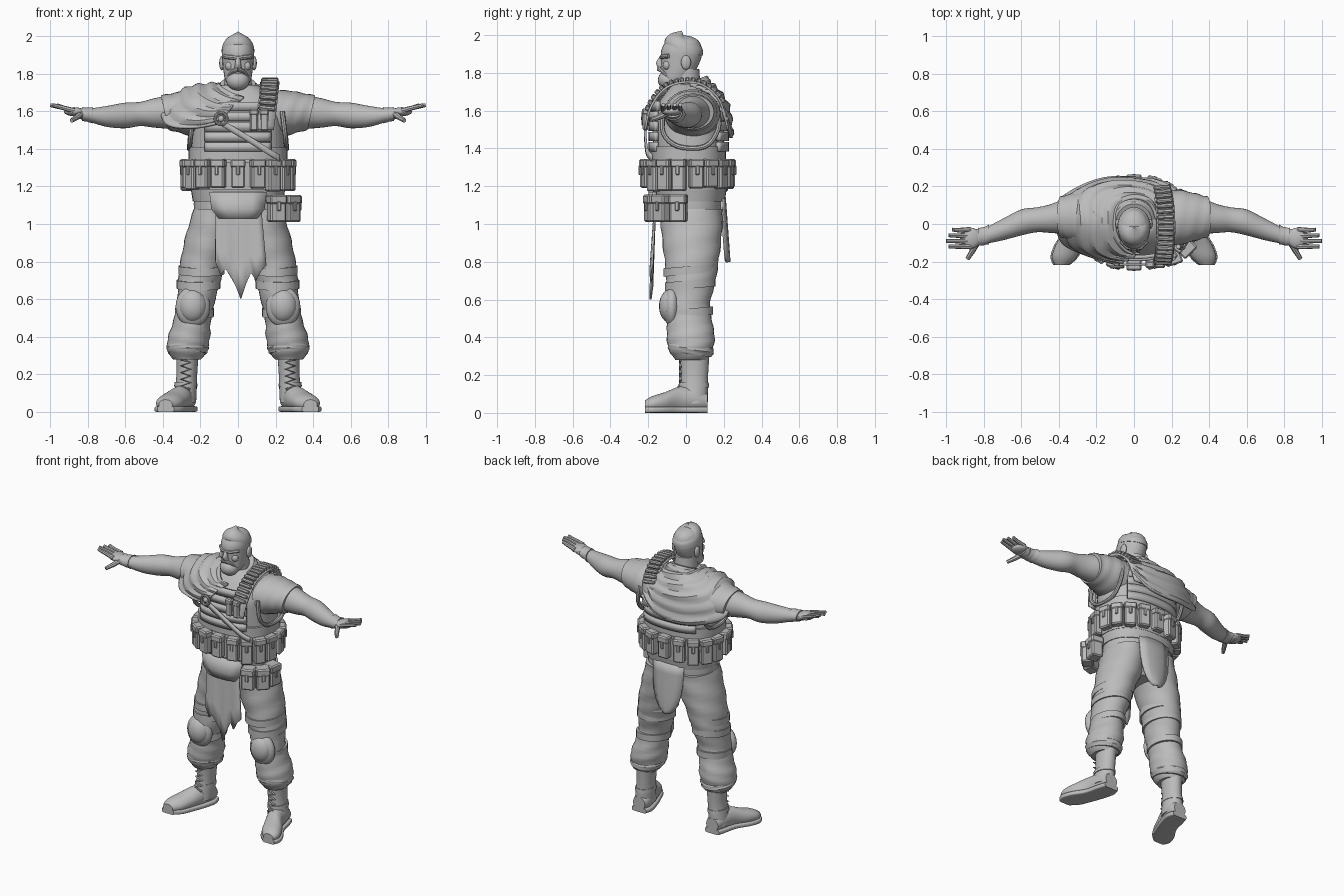
import bpy, bmesh, math, random
from mathutils import Matrix, Vector

random.seed(4)
if "Cube" in bpy.data.objects:
    bpy.data.objects.remove(bpy.data.objects["Cube"])

grey = bpy.data.materials.new("clay_grey")
grey.use_nodes = True
grey.diffuse_color = (0.5, 0.5, 0.5, 1)
for node in grey.node_tree.nodes:
    if node.type == 'BSDF_PRINCIPLED':
        node.inputs["Base Color"].default_value = grey.diffuse_color


def make(name, bm, mirror=False, thick=0, angle=40):
    bmesh.ops.recalc_face_normals(bm, faces=bm.faces[:])
    me = bpy.data.meshes.new(name)
    bm.to_mesh(me)
    bm.free()
    me.materials.append(grey)
    for face in me.polygons:
        face.use_smooth = True
    me.set_sharp_from_angle(angle=math.radians(angle))
    ob = bpy.data.objects.new(name, me)
    bpy.context.scene.collection.objects.link(ob)
    if thick:
        mod = ob.modifiers.new("thickness", 'SOLIDIFY')
        mod.thickness, mod.offset = thick, 0
    if mirror:
        ob.modifiers.new("mirror", 'MIRROR')
    return ob


def spline(pts, steps=4):
    out = []
    for i in range(len(pts) - 1):
        quad = [pts[max(0, min(len(pts) - 1, i + k))] for k in (-1, 0, 1, 2)]
        for s in range(steps):
            t = s / steps
            out.append([(2*b + (c-a)*t + (2*a - 5*b + 4*c - d)*t*t + (3*b - a - 3*c + d)*t**3) / 2
                        for a, b, c, d in zip(*quad)])
    return out + [list(pts[-1])]


def oval(a, rx, ry, power=2):
    c, s = math.cos(a), math.sin(a)
    return (math.copysign(abs(c) ** (2 / power), c) * rx, math.copysign(abs(s) ** (2 / power), s) * ry)


def skin(name, rings, closed=False, **kw):
    bm = bmesh.new()
    loops = [[bm.verts.new(p) for p in ring] for ring in rings]
    n = len(loops[0])
    for a, b in zip(loops, loops[1:] + loops[:1] if closed else loops[1:]):
        for i in range(n):
            bm.faces.new((a[i], a[(i+1) % n], b[(i+1) % n], b[i]))
    if not closed:
        bm.faces.new(loops[0])
        bm.faces.new(loops[-1])
    return make(name, bm, **kw)


def tube(name, rings, axis='Z', n=28, power=2, fold=0, tilt=0, steps=4, **kw):
    # each ring is centre x, y, z and two half widths
    loops = []
    for k, (x, y, z, rx, ry) in enumerate(spline(rings, steps)):
        loop = []
        for i in range(n):
            a = math.tau * i / n
            f = 1 + fold * math.sin(k * 1.7 + 2 * a)
            u, v = oval(a, rx * f, ry * f, power)
            loop.append({'Z': (x + u, y + v, z + tilt * math.sin(a)),
                         'X': (x + tilt * math.sin(a), y + u, z + v),
                         'Y': (x + u, y, z + v)}[axis])
        loops.append(loop)
    return skin(name, loops, **kw)


def rope(name, pts, r, ref=(0, 1, 0), closed=False, tip=1, **kw):
    pts = [Vector(p) for p in pts]
    loops = []
    for i, p in enumerate(pts):
        ahead = pts[(i+1) % len(pts)] if closed else pts[min(i+1, len(pts)-1)]
        t = ahead - (pts[i-1] if closed or i else p)
        side = t.cross(Vector(ref)).normalized()
        up = t.cross(side).normalized()
        w = r * (1 + (tip - 1) * i / max(1, len(pts) - 1))
        loops.append([p + w * (side * math.cos(j * math.tau / 8) + up * math.sin(j * math.tau / 8)) for j in range(8)])
    return skin(name, loops, closed=closed, **kw)


def sheet(name, rows, thick=0.012, **kw):
    bm = bmesh.new()
    grid = [[bm.verts.new(p) for p in row] for row in rows]
    for a, b in zip(grid, grid[1:]):
        for i in range(len(a) - 1):
            bm.faces.new((a[i], a[i+1], b[i+1], b[i]))
    return make(name, bm, thick=thick, **kw)


def arc(name, start, end, z0, z1, rx, ry, cy=0.012):
    ring = [oval(math.radians(start + (end - start) * i / 14), rx, ry, 2.5) for i in range(15)]
    sheet(name, [[(x, y + cy, z) for x, y in ring] for z in (z0, z1)], 0.02)


def box(name, size, matrix, bevel=0.008, **kw):
    bm = bmesh.new()
    bmesh.ops.create_cube(bm, size=1, matrix=Matrix.Diagonal((*size, 1)))
    bmesh.ops.bevel(bm, geom=bm.edges[:], offset=bevel, segments=1, affect='EDGES')
    bm.transform(matrix)
    return make(name, bm, angle=30, **kw)


def place(x, y, z, turn=0, axis='Z'):
    return Matrix.Translation((x, y, z)) @ Matrix.Rotation(math.radians(turn), 4, axis)


def ball(name, loc, size, **kw):
    bm = bmesh.new()
    bmesh.ops.create_uvsphere(bm, u_segments=20, v_segments=12, radius=1,
                              matrix=Matrix.Translation(loc) @ Matrix.Diagonal((*size, 1)))
    return make(name, bm, **kw)


# Head and face
tube("head", [(0, -.055, 1.725, .04, .05), (0, -.055, 1.76, .066, .078), (0, -.04, 1.81, .077, .09),
              (0, -.027, 1.87, .083, .105), (0, -.023, 1.92, .085, .108), (0, -.018, 1.965, .072, .088),
              (0, -.015, 1.99, .04, .05), (0, -.015, 1.998, .008, .01)])
tube("hair", [(0, -.012, 1.915, .088, .1), (0, -.012, 1.95, .082, .1), (0, -.012, 1.982, .058, .07),
              (0, -.012, 1.998, .01, .01)], tilt=-.025)
tube("nose", [(0, -.125, 1.89, .011, .012), (0, -.138, 1.855, .015, .02), (0, -.132, 1.83, .02, .018)])
rope("brows", [(0, -.13, 1.882), (.035, -.125, 1.886), (.07, -.09, 1.89)], .012, mirror=True)
rope("moustache", [(0, -.143, 1.822), (.03, -.13, 1.812), (.052, -.1, 1.785)], .013, mirror=True, tip=.6)
ball("beard", (0, -.095, 1.762), (.062, .054, .052))
ball("cheeks", (.045, -.1, 1.84), (.024, .022, .025), mirror=True)
ball("ears", (.086, 0, 1.855), (.014, .026, .038), mirror=True)
tube("neck", [(0, .015, 1.62, .09, .09), (0, 0, 1.72, .075, .08), (0, -.005, 1.82, .068, .075)])

# Torso and layered vest
tube("torso", [(0, .02, 1.12, .225, .17), (0, .02, 1.2, .25, .19), (0, .015, 1.36, .25, .185),
               (0, .012, 1.5, .245, .19), (0, .015, 1.6, .245, .185), (0, .02, 1.68, .2, .14),
               (0, .02, 1.74, .1, .09)], power=2.5, n=40)
tube("vest_hem", [(0, .012, 1.34, .262, .2), (0, .012, 1.41, .262, .2)], power=2.5, n=40)
for i in range(5):
    z = 1.385 + i * .054
    arc(f"chest_slat_{i}", -128, -52, z, z + .049, .255, .2 - max(0, i - 3) * .012)
    arc(f"back_slat_{i}", 45, 135, z, z + .049, .258, .205 - max(0, i - 3) * .012)
rope("armhole_rim", spline([(.235, -.12, 1.6), (.25, -.12, 1.48), (.258, -.04, 1.41), (.258, .1, 1.41),
                            (.25, .17, 1.5), (.235, .17, 1.6)]), .013, ref=(1, 0, 0), mirror=True)
tube("collar", [(0, .012, 1.66, .14, .135), (0, .012, 1.7, .128, .125), (0, .012, 1.73, .108, .112),
                (0, .012, 1.745, .092, .098)], tilt=.04, fold=.025)
sheet("diagonal_strap", [[(x, y, z + d) for x, y, z in
                          spline([(-.09, -.215, 1.54), (.06, -.215, 1.45), (.17, -.205, 1.38), (.22, -.18, 1.35)])]
                         for d in (-.018, .018)])
for i, x in enumerate((.085, .14)):
    box(f"chest_pouch_{i}", (.045, .03, .11), place(x, -.215, 1.55))
    box(f"chest_pouch_flap_{i}", (.05, .038, .035), place(x, -.215, 1.595))

# Bandolier over the left shoulder
path = spline([(.14, -.215, 1.5), (.155, -.19, 1.61), (.165, -.12, 1.71), (.17, -.02, 1.75),
               (.165, .09, 1.735), (.15, .18, 1.65), (.13, .222, 1.5)])
sheet("bandolier", [[(x + d, y, z) for x, y, z in path] for d in (-.05, .05)])
for i in range(4, len(path) - 4):
    t = (Vector(path[i+1]) - Vector(path[i-1])).normalized()
    side = Vector((1, 0, 0))
    side = (side - t * side.dot(t)).normalized()
    up = side.cross(t)
    m = Matrix((side, t, up)).transposed().to_4x4()
    m.translation = Vector(path[i]) + up * .014
    box(f"cartridge_{i}", (.09, .022, .026), m, .006)

# Cloak draped over the right shoulder, ribs run neck to hem
ribs = [((.03, -.15, 1.67), (-.04, -.19, 1.61), (-.09, -.215, 1.54)),
        ((-.03, -.14, 1.69), (-.15, -.175, 1.62), (-.25, -.16, 1.51)),
        ((-.08, -.08, 1.72), (-.24, -.12, 1.67), (-.38, -.09, 1.53)),
        ((-.1, 0, 1.745), (-.26, .02, 1.725), (-.41, .04, 1.64)),
        ((-.08, .1, 1.745), (-.25, .16, 1.67), (-.38, .14, 1.52)),
        ((0, .135, 1.745), (-.1, .22, 1.63), (-.17, .235, 1.46)),
        ((.08, .11, 1.735), (.1, .2, 1.63), (.06, .24, 1.47)),
        ((.12, .02, 1.735), (.17, .13, 1.69), (.19, .215, 1.56))]
ribs = list(zip(*[spline(r, 10) for r in ribs]))
centre = Vector((-.08, .02, 1.5))
rows = []
for k, row in enumerate(ribs):
    rows.append([Vector(p) + (Vector(p) - centre).normalized() * (.007 * math.sin(k * 1.6 + j * .15))
                 for j, p in enumerate(spline(row, 6))])
sheet("shoulder_cloak", rows, .016)
circle = [(math.cos(i * math.tau / 20), math.sin(i * math.tau / 20)) for i in range(20)]
rope("brooch_ring", [(-.09 + .032 * c, -.228, 1.56 + .032 * s) for c, s in circle], .008, closed=True)
ball("brooch_stud", (-.09, -.225, 1.56), (.017, .014, .017))

# Arms, sleeves and hands
tube("arms", [(.18, .03, 1.58, .1, .1), (.27, .035, 1.595, .105, .1), (.36, .04, 1.595, .095, .09),
              (.45, .028, 1.59, .075, .077), (.52, .022, 1.585, .066, .064), (.6, .008, 1.577, .069, .068),
              (.7, -.03, 1.572, .057, .055), (.8, -.065, 1.58, .042, .033), (.86, -.07, 1.59, .045, .026)],
     axis='X', mirror=True)
tube("sleeves", [(.17, .03, 1.58, .15, .13), (.25, .035, 1.585, .145, .125), (.33, .037, 1.59, .125, .105),
                 (.39, .038, 1.592, .108, .093)], axis='X', fold=.02, tilt=.02, mirror=True)
tube("wrist_wraps", [(.77, -.055, 1.578, .052, .044), (.8, -.065, 1.581, .048, .038),
                     (.83, -.068, 1.585, .048, .036)], axis='X', fold=.02, mirror=True)
ball("palms", (.87, -.075, 1.597), (.055, .056, .024), mirror=True)
for i, tip in enumerate((.965, .985, .998, .985)):
    y = -.03 - i * .03
    rope(f"finger_{i}", [(.87, y, 1.602), (.93, y - .003 + i * .001, 1.618), (tip, y, 1.632)],
         .0145, tip=.7, mirror=True)
rope("thumbs", [(.835, -.1, 1.585), (.86, -.145, 1.565), (.885, -.185, 1.55)], .018, ref=(0, 0, 1), tip=.65, mirror=True)

# Belt with a ring of pouches
tube("belt", [(0, .012, 1.18, .255, .205), (0, .012, 1.33, .265, .212)], power=2.3, n=40)
tube("lower_belt", [(0, .02, 1.12, .24, .185), (0, .02, 1.18, .25, .195)], power=2.3, n=40)
count = 18
for i in range(count):
    a = math.tau * (i + .5) / count
    x, y = oval(a, .278, .226, 2.2)
    turn = math.degrees(math.atan2(y / .226 ** 2, x / .278 ** 2)) + 90
    h = random.uniform(.14, .165)
    box(f"belt_pouch_{i}", (.074, .05, h), place(x, y + .008, 1.335 - h / 2, turn))
    box(f"belt_pouch_flap_{i}", (.08, .06, .045), place(x, y + .008, 1.322, turn))
    box(f"belt_pouch_tab_{i}", (.02, .066, .05), place(x, y + .008, 1.285, turn), .004)
for i, (x, y, turn) in enumerate(((.205, -.175, 18), (.275, -.125, 45), (.29, -.04, 80))):
    box(f"hip_pouch_{i}", (.085, .075, .14), place(x, y, 1.08, turn))
    box(f"hip_pouch_flap_{i}", (.093, .086, .05), place(x, y, 1.13, turn))
    box(f"hip_pouch_tab_{i}", (.022, .092, .05), place(x, y, 1.095, turn), .004)

# Groin plate, torn front cloth and rounded back flap
sheet("groin_plate", [[(x * w, -.178 + abs(x) * .1, z) for x in (-1, -.5, 0, .5, 1) for w in (.15 - d,)]
                      for z, d in ((1.17, 0), (1.08, .01), (1.03, .045))] and
      [[(f * w, -.188 + .02 * f * f, z) for f in (-1, -.5, 0, .5, 1)]
       for z, w in ((1.17, .15), (1.08, .14), (1.03, .1))], .022)
hem = (.8, .73, .76, .72, .67, .6, .68, .74, .7, .75, .78)
sheet("front_cloth", [[((i - 5) * (.024 + .003 * t) + .015 * t,
                        -.162 - .022 * t + .006 * math.sin(i * 2) * t, 1.13 + (h - 1.13) * t)
                       for i, h in enumerate(hem)] for t in (0, .25, .5, .75, 1)], .01)
sheet("back_flap", [[(f * .115 * math.sqrt(1 - .97 * t ** 3), .205 + .025 * t - .02 * f * f, 1.14 - .34 * t)
                     for f in (-1, -.5, 0, .5, 1)] for t in (0, .2, .4, .6, .75, .87, .95, 1)], .012)

# Trousers
tube("hips", [(0, .03, 1.18, .23, .17), (0, .03, 1.08, .235, .17), (0, .03, .98, .215, .16),
              (0, .03, .9, .1, .12)], power=2.2)
tube("trouser_legs", [(.12, .03, 1.08, .115, .165), (.14, .03, .95, .135, .16), (.18, .03, .82, .123, .145),
                      (.205, .025, .7, .113, .132), (.225, .01, .58, .1, .118), (.245, .02, .48, .1, .12),
                      (.26, .025, .4, .112, .127), (.27, .025, .33, .106, .115), (.27, .03, .28, .075, .085)],
     fold=.022, mirror=True)
for i, (x, z, rx, ry) in enumerate(((.195, .755, .122, .142), (.21, .68, .117, .134), (.232, .53, .104, .122))):
    tube(f"leg_wrap_{i}", [(x, .022, z - .022, rx, ry), (x, .022, z + .022, rx, ry)], tilt=.012, mirror=True)
ball("knee_pad_rims", (.24, -.075, .56), (.092, .045, .108), mirror=True)
ball("knee_pads", (.24, -.085, .565), (.074, .058, .088), mirror=True)
tube("trouser_cuffs", [(.268, .025, .31, .1, .11), (.268, .025, .335, .112, .122), (.266, .025, .36, .108, .118)],
     fold=.02, tilt=-.015, mirror=True)

# Boots
tube("boot_shafts", [(.268, .045, .32, .06, .08), (.272, .045, .2, .055, .072), (.28, .04, .1, .06, .076),
                     (.285, .035, .05, .062, .08)], mirror=True)
foot = [(.28, .115, .06, .045, .045), (.282, .06, .07, .06, .065), (.305, -.03, .07, .06, .07),
        (.345, -.11, .055, .07, .055), (.37, -.175, .047, .066, .043), (.385, -.218, .04, .036, .026)]
tube("boot_feet", foot, axis='Y', mirror=True)
tube("boot_soles", [(x, y, .016, a + .008, .016) for x, y, z, a, b in foot], axis='Y', power=5, mirror=True)
tube("boot_collars", [(.278, .042, .135, .062, .08), (.277, .042, .16, .06, .078)], mirror=True)
rope("boot_laces", [(.278 + (.024 if i % 2 else -.024), -.03 - (.008 if i < 2 else 0), .12 + i * .018)
                    for i in range(10)], .007, mirror=True)
